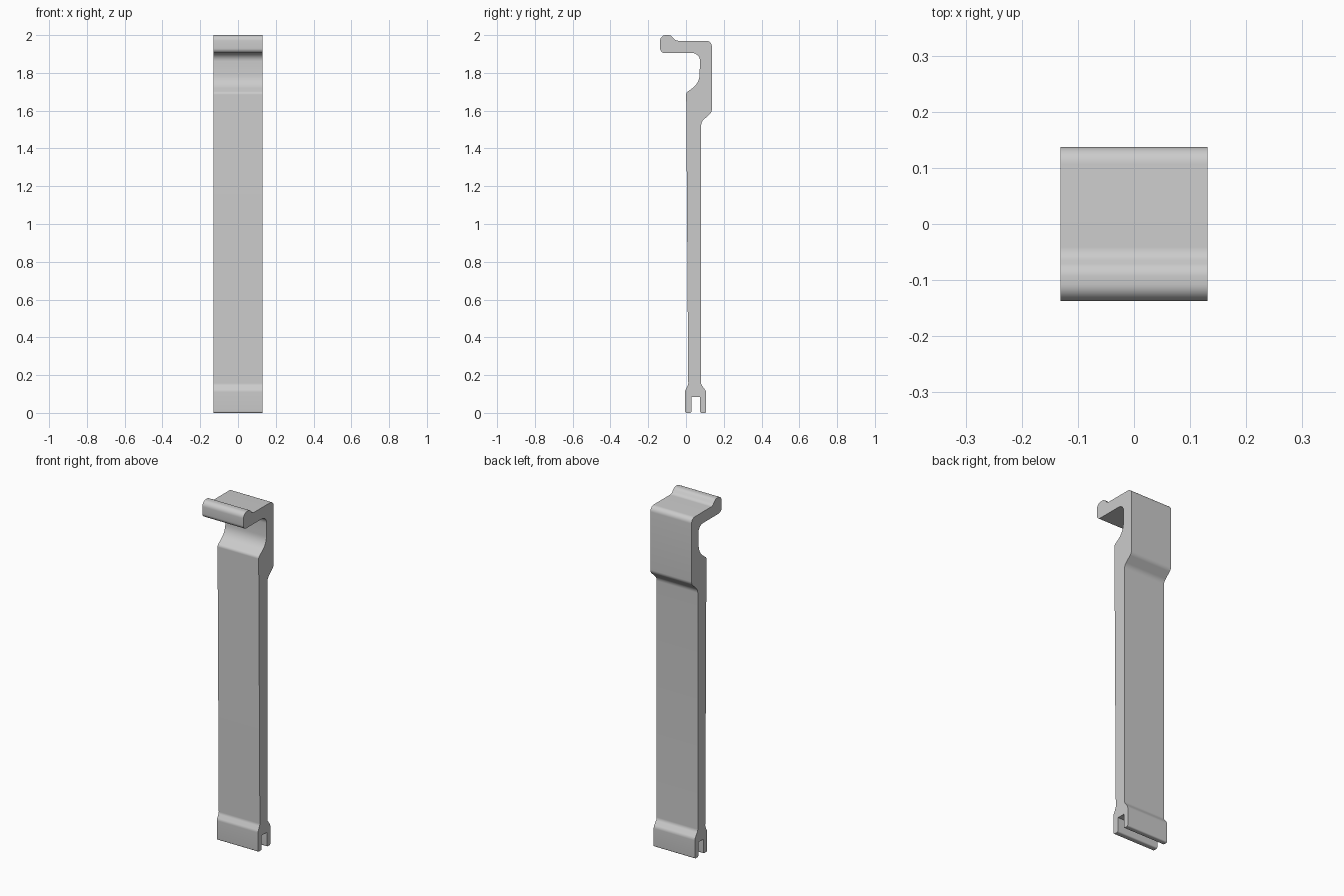
import bpy, bmesh, math
from mathutils import Vector, Matrix

if "Cube" in bpy.data.objects:
    bpy.data.objects.remove(bpy.data.objects["Cube"])

HALF_WIDTH = 0.131


def fillet(corners, steps=8):
    """Round each (y, z, radius) corner of a closed outline with an arc."""
    pts = []
    for i, (y, z, r) in enumerate(corners):
        p = Vector((y, z))
        if r == 0:
            pts.append(p)
            continue
        u = (Vector(corners[i - 1][:2]) - p).normalized()
        v = (Vector(corners[(i + 1) % len(corners)][:2]) - p).normalized()
        half = u.angle(v) / 2
        centre = p + (u + v).normalized() * r / math.sin(half)
        start = p + u * r / math.tan(half) - centre
        end = p + v * r / math.tan(half) - centre
        turn = math.atan2(start.x * end.y - start.y * end.x, start.dot(end))
        for k in range(steps + 1):
            pts.append(centre + Matrix.Rotation(turn * k / steps, 2) @ start)
    return pts


# Side outline, from the front foot up to the hook and down the back
outline = [
    (-0.005, 0, 0.008), (-0.005, 0.118, 0.03), (0.012, 0.15, 0.03),   # front foot
    (0.001, 1.695, 0.02), (0.070, 1.745, 0.09), (0.076, 1.905, 0.042),  # throat
    (-0.137, 1.905, 0.025), (-0.137, 2.0, 0.03),                      # hook tip
    (-0.080, 2.0, 0.03), (-0.055, 1.97, 0.03),                        # lip
    (0.137, 1.97, 0.03), (0.137, 1.592, 0.035), (0.080, 1.54, 0.045),  # back block
    (0.080, 0.15, 0.03), (0.107, 0.115, 0.03), (0.107, 0, 0.008),     # back foot
    (0.075, 0, 0.008), (0.075, 0.083, 0), (0.029, 0.083, 0), (0.029, 0, 0.008),  # slot
]

# Extrude the outline across the width
bm = bmesh.new()
side = bm.faces.new([bm.verts.new((-HALF_WIDTH, p.x, p.y)) for p in fillet(outline)])
ext = bmesh.ops.extrude_face_region(bm, geom=[side], use_keep_orig=True)
moved = [g for g in ext["geom"] if isinstance(g, bmesh.types.BMVert)]
bmesh.ops.translate(bm, verts=moved, vec=(2 * HALF_WIDTH, 0, 0))
bmesh.ops.recalc_face_normals(bm, faces=bm.faces)
mesh = bpy.data.meshes.new("hook_strap")
bm.to_mesh(mesh)
bm.free()

strap = bpy.data.objects.new("hook_strap", mesh)
bpy.context.collection.objects.link(strap)

# Plain grey material
grey = bpy.data.materials.new("light_grey")
grey.use_nodes = True
colour = (0.6, 0.6, 0.6, 1)
grey.diffuse_color = colour
grey.node_tree.nodes["Principled BSDF"].inputs["Base Color"].default_value = colour
mesh.materials.append(grey)

bpy.ops.object.select_all(action="DESELECT")
strap.select_set(True)
bpy.context.view_layer.objects.active = strap
bpy.ops.object.shade_smooth_by_angle(angle=math.radians(30))
